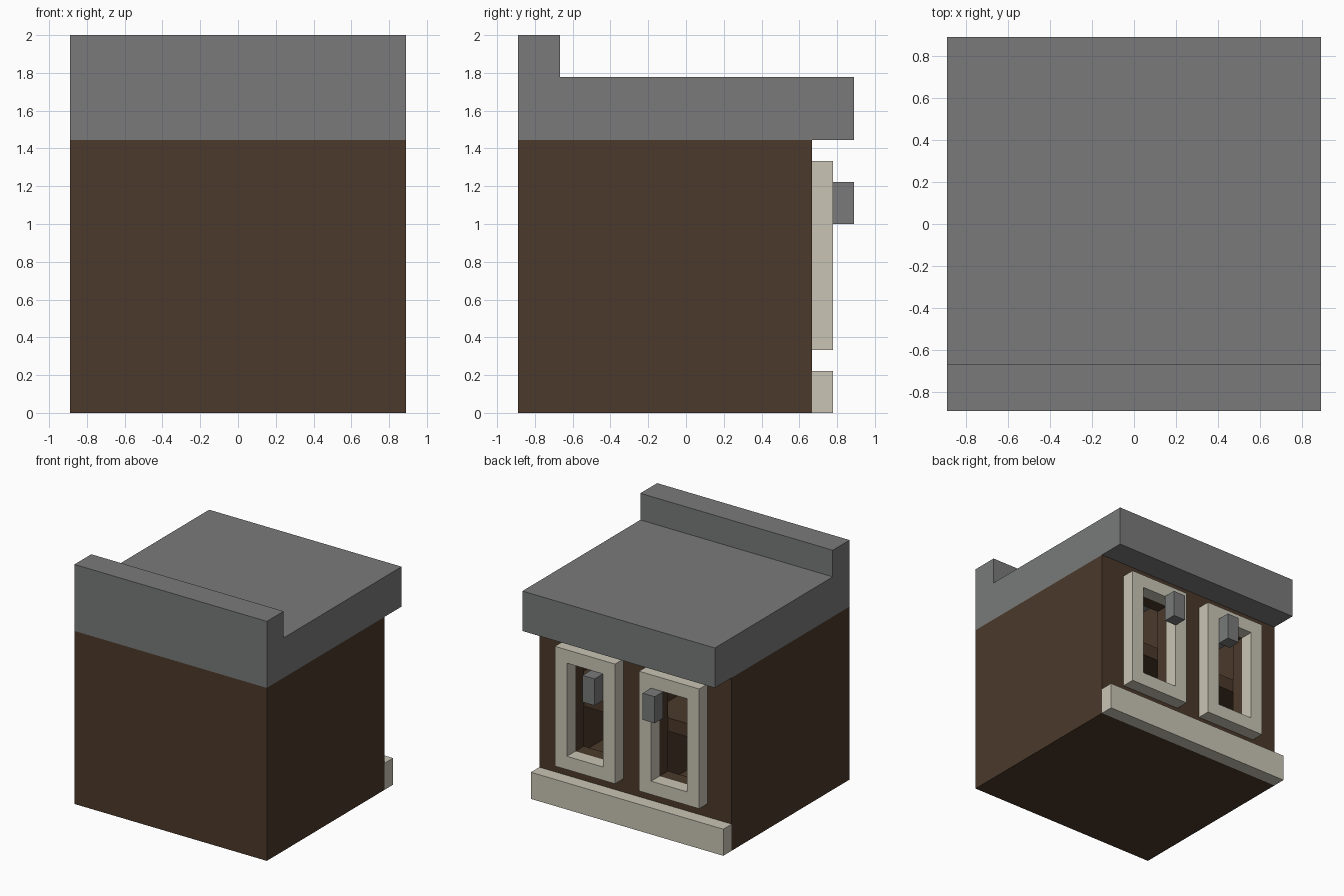
import bpy, bmesh

if "Cube" in bpy.data.objects:
    bpy.data.objects.remove(bpy.data.objects["Cube"])

U = 2 / 18  # one grid unit of the blocky design


def material(name, rgb):
    m = bpy.data.materials.new(name)
    m.diffuse_color = (*rgb, 1)
    m.use_nodes = True
    m.node_tree.nodes["Principled BSDF"].inputs["Base Color"].default_value = m.diffuse_color
    return m


BROWN = material("dark_brown_wood", (0.070, 0.041, 0.024))
GREY = material("stone_grey", (0.189, 0.195, 0.191))
CREAM = material("cream_trim", (0.584, 0.558, 0.462))


def finish(name, bm, mat):
    bmesh.ops.recalc_face_normals(bm, faces=bm.faces)
    me = bpy.data.meshes.new(name)
    bm.to_mesh(me)
    bm.free()
    me.materials.append(mat)
    ob = bpy.data.objects.new(name, me)
    bpy.context.collection.objects.link(ob)
    return ob


def box(name, x, y, z, mat):
    """Box from (low, high) pairs in grid units."""
    bm = bmesh.new()
    bmesh.ops.create_cube(bm, size=1)
    for v in bm.verts:
        v.co = [U * (r[0] if c < 0 else r[1]) for c, r in zip(v.co, (x, y, z))]
    return finish(name, bm, mat)


def extrude(name, points, direction, mat):
    """Extrude a closed outline along a direction (grid units)."""
    bm = bmesh.new()
    face = bm.faces.new([bm.verts.new([c * U for c in p]) for p in points])
    new = bmesh.ops.extrude_face_region(bm, geom=[face])["geom"]
    verts = [g for g in new if isinstance(g, bmesh.types.BMVert)]
    bmesh.ops.translate(bm, verts=verts, vec=[c * U for c in direction])
    return finish(name, bm, mat)


def frame(name, x, z, y, hole_x, hole_z, mat):
    """Rectangular frame with a rectangular opening."""
    bm = bmesh.new()
    rings = []
    for yy in y:
        for (a, b), (c, d) in ((x, z), (hole_x, hole_z)):
            rings.append([bm.verts.new((px * U, yy * U, pz * U))
                          for px, pz in ((a, c), (b, c), (b, d), (a, d))])
    o0, i0, o1, i1 = rings
    for p, q in ((o0, i0), (o1, i1), (o0, o1), (i0, i1)):
        for k in range(4):
            n = (k + 1) % 4
            bm.faces.new((p[k], p[n], q[n], q[k]))
    return finish(name, bm, mat)


# Counter top with a raised lip along the front, one stepped profile
profile = [(-8, 13), (8, 13), (8, 16), (-6, 16), (-6, 18), (-8, 18)]
extrude("counter_top", [(-8, y, z) for y, z in profile], (16, 0, 0), GREY)

# Hollow cabinet body
box("front_panel", (-8, 8), (-8, -7), (0, 13), BROWN)
box("cabinet_floor", (-7, 7), (-7, 5), (0, 2), BROWN)
box("divider", (-0.5, 0.5), (-7, 5), (2, 13), BROWN)

# Plinth under the doors
box("plinth", (-8, 8), (6, 7), (0, 2), CREAM)

# Mirrored halves: side wall, pierced wall, shelf, door frame and handle
for side, s in (("left", -1), ("right", 1)):
    def mx(a, b):
        return tuple(sorted((a * s, b * s)))
    box(f"{side}_wall", mx(7, 8), (-7, 5), (0, 13), BROWN)
    frame(f"{side}_door_wall", mx(0, 8), (0, 13), (5, 6), mx(2, 5), (4, 11), BROWN)
    box(f"{side}_shelf", mx(0.5, 7), (-7, 5), (7, 8), BROWN)
    frame(f"{side}_door_frame", mx(1, 6), (3, 12), (6, 7), mx(2, 5), (4, 11), CREAM)
    box(f"{side}_handle", mx(2, 3), (7, 8), (9, 11), GREY)
